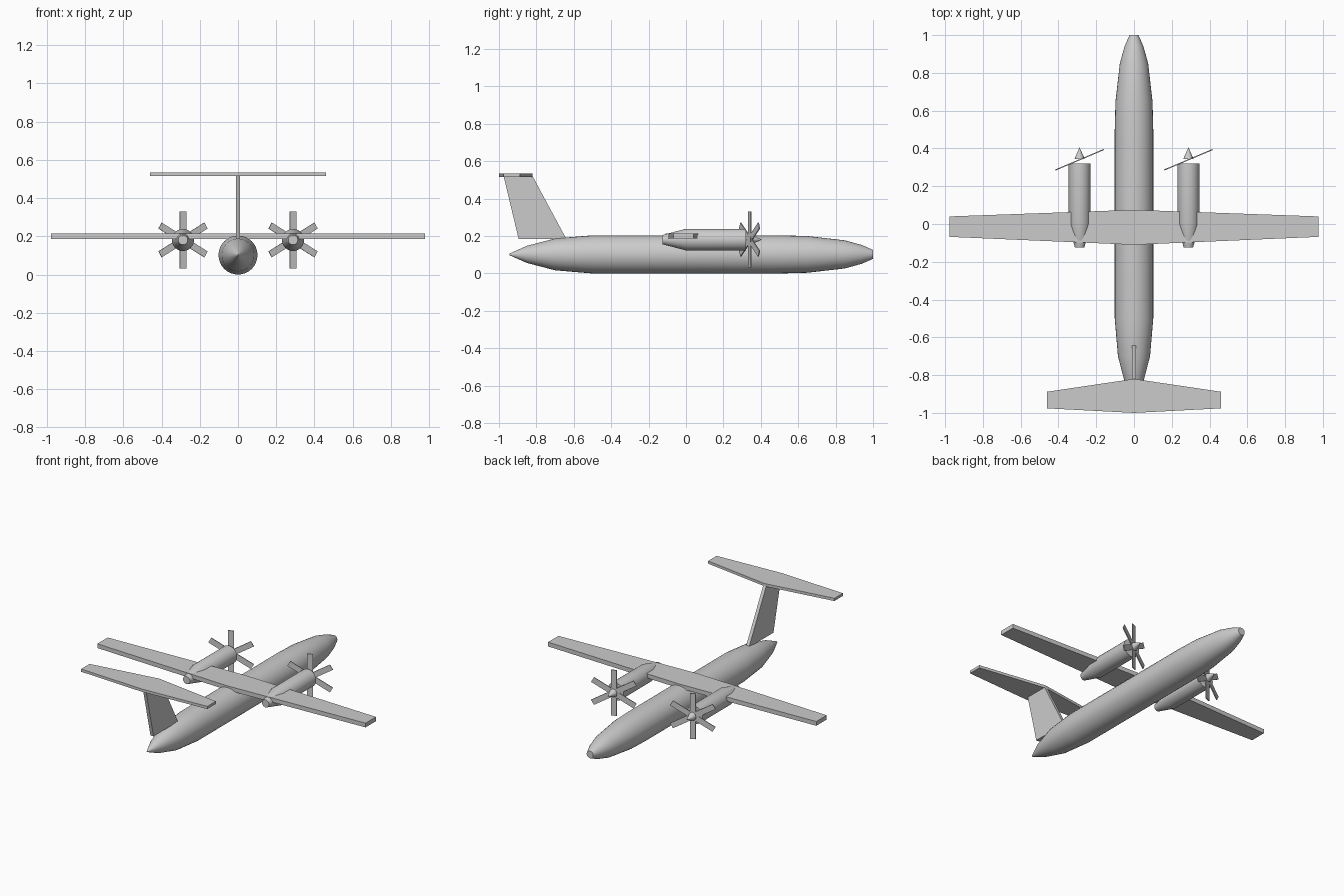
import bpy, bmesh, math
from mathutils import Matrix, Vector

if "Cube" in bpy.data.objects:
    bpy.data.objects.remove(bpy.data.objects["Cube"])


def finish(name, bm, smooth=False):
    bmesh.ops.recalc_face_normals(bm, faces=bm.faces)
    mesh = bpy.data.meshes.new(name)
    bm.to_mesh(mesh)
    bm.free()
    obj = bpy.data.objects.new(name, mesh)
    bpy.context.collection.objects.link(obj)
    if smooth:
        bpy.ops.object.select_all(action='DESELECT')
        obj.select_set(True)
        bpy.context.view_layer.objects.active = obj
        bpy.ops.object.shade_smooth_by_angle(angle=math.radians(30))
    return obj


def turned(name, profile, x, z, sides):
    """Body of revolution along y from (y, radius) pairs, capped at both ends."""
    bm = bmesh.new()
    rings = []
    for y, r in profile:
        rings.append([bm.verts.new((x + r * math.cos(a), y, z + r * math.sin(a)))
                      for a in (2 * math.pi * i / sides for i in range(sides))])
    for a, b in zip(rings, rings[1:]):
        for i in range(sides):
            j = (i + 1) % sides
            bm.faces.new((a[i], a[j], b[j], b[i]))
    bm.faces.new(rings[0])
    bm.faces.new(rings[-1])
    return finish(name, bm, True)


def plate(name, outline, offset):
    """Flat outline extruded along the offset vector."""
    bm = bmesh.new()
    face = bm.faces.new([bm.verts.new(p) for p in outline])
    ext = bmesh.ops.extrude_face_region(bm, geom=[face], use_keep_orig=True)
    verts = [v for v in ext['geom'] if isinstance(v, bmesh.types.BMVert)]
    bmesh.ops.translate(bm, verts=verts, vec=Vector(offset))
    return finish(name, bm)


def tapered_wing(name, span, root, tip, z, thick):
    half = [(0, root[0]), (span, tip[0]), (span, tip[1]), (0, root[1])]
    pts = half + [(-span, tip[1]), (-span, tip[0])]
    return plate(name, [(x, y, z) for x, y in pts], (0, 0, thick))


# Fuselage
turned("fuselage", [(1, .024), (.94, .05), (.85, .075), (.65, .098), (.5, .102),
                    (-.5, .102), (-.7, .085), (-.85, .046), (-.945, .004)],
       0, .102, 32)

# Wing, fin and tailplane
tapered_wing("wing", .978, (.075, -.11), (.04, -.068), .187, .028)
plate("tail_fin", [(-.011, -.895, .185), (-.011, -.64, .185),
                   (-.011, -.82, .52), (-.011, -.975, .52)], (.022, 0, 0))
tapered_wing("tailplane", .46, (-.82, -1), (-.888, -.976), .516, .018)

# Engines and propellers
for side, x in (("left", -.288), ("right", .288)):
    z = .181
    turned(side + "_nacelle", [(.32, .058), (0, .058), (-.125, .025)], x, z, 24)
    turned(side + "_spinner", [(.405, .0005), (.345, .027)], x, z, 20)
    bm = bmesh.new()
    for i in range(6):
        m = (Matrix.Translation((x, .34, z)) @ Matrix.Rotation(.4, 4, 'Z')
             @ Matrix.Rotation(i * math.pi / 3, 4, 'Y')
             @ Matrix.Translation((0, 0, .075))
             @ Matrix.Diagonal((.036, .006, .15, 1)))
        bmesh.ops.create_cube(bm, size=1, matrix=m)
    finish(side + "_propeller", bm)
